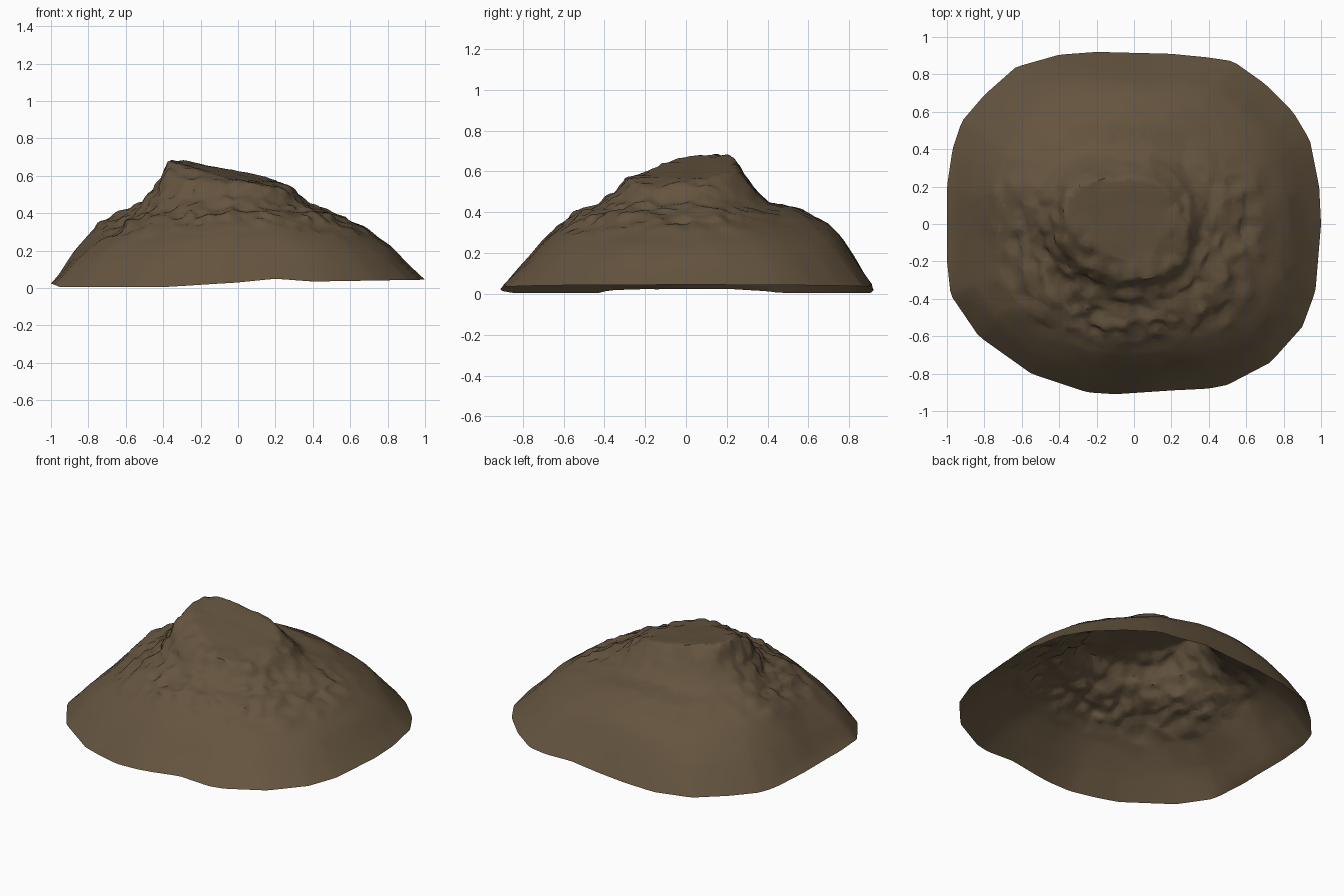
import bpy, bmesh, math
from math import cos, sin, pi, tau
from mathutils import Vector, noise

cube = bpy.data.objects.get("Cube")
if cube:
    bpy.data.objects.remove(cube, do_unlink=True)

SEGMENTS, RINGS = 160, 64
CENTRE = Vector((-0.05, 0.03))
PEAK = Vector((-0.28, 0.14))
HOLLOW = Vector((-0.68, -0.15))

# Ground outline, counter-clockwise
OUTLINE = [(1, 0), (.99, .2), (.94, .45), (.85, .6), (.7, .75), (.53, .87), (.4, .89),
           (.2, .91), (-.2, .92), (-.4, .905), (-.63, .84), (-.8, .69), (-.92, .55),
           (-.97, .4), (-1, .2), (-1, -.2), (-.98, -.38), (-.83, -.6), (-.55, -.8),
           (-.25, -.9), (-.1, -.91), (.2, -.89), (.4, -.88), (.5, -.86), (.73, -.74),
           (.9, -.55), (.97, -.36)]

# Slope profiles (fraction of the way to the rim, height): left, back, right, front
SLOPES = [
    [(.2, .62), (.26, .58), (.35, .51), (.39, .46), (.54, .405), (.67, .335), (.83, .222), (.9, .142), (1, .04)],
    [(.2, .68), (.25, .63), (.28, .58), (.36, .5), (.42, .45), (.58, .42), (.75, .345), (.82, .28), (1, .04)],
    [(.26, .69), (.34, .66), (.375, .59), (.46, .49), (.59, .43), (.726, .357), (.87, .195), (1, .01)],
    [(.17, .64), (.25, .585), (.34, .565), (.4, .49), (.48, .435), (.6, .4), (.69, .335), (.775, .27), (.89, .145), (1, .03)],
]
RIM = [(-1, .025), (-.95, .005), (-.4, .005), (0, .03), (.2, .05), (.4, .035), (1, .045)]
# How far each corner sinks below its slopes: back left, back right, front right, front left
CORNERS = [.03, .025, .045, .015]


def lookup(table, x):
    for (x0, y0), (x1, y1) in zip(table, table[1:]):
        if x <= x1:
            return y0 + (y1 - y0) * max(0, x - x0) / (x1 - x0)
    return table[-1][1]


def bump(x, low, high, soft):
    ramp = lambda v: max(0, min(1, v))
    return ramp((x - low) / soft + 1) * ramp((high - x) / soft + 1)


def rim_radius(angle):
    # Distance from the centre to the outline in one direction
    ray = Vector((cos(angle), sin(angle)))
    for a, b in zip(OUTLINE, OUTLINE[1:] + OUTLINE[:1]):
        a, b = Vector(a) - CENTRE, Vector(b) - CENTRE
        edge = b - a
        det = ray.cross(edge)
        if abs(det) > 1e-9:
            dist, along = a.cross(edge) / det, a.cross(ray) / det
            if dist > 0 and -1e-6 <= along <= 1 + 1e-6:
                return dist
    return 1


def base_height(flat, angle, t):
    # Blend the two neighbouring slopes and sink the corner between them
    quarter = (angle % tau) / (pi / 2)
    i, f = int(quarter) % 4, quarter % 1
    corner = CORNERS[i] * sin(pi * f) ** 2
    f = f * f * (3 - 2 * f)
    blend = lambda v: lookup(SLOPES[i], v) * (1 - f) + lookup(SLOPES[(i + 1) % 4], v) * f
    z = blend(t) - corner * bump(t, .45, .75, .25)
    z += (lookup(RIM, flat.x) - blend(1)) * max(0, t - .9) * 10
    # Shallow hollow on the right slope
    z -= .06 * bump((flat - HOLLOW).length, 0, .08, .25)
    # Tilted summit with a raised crest
    z += .08 * max(0, 1 - (flat - PEAK).length / .2)
    return min(z, .602 - .2 * flat.x + .1 * flat.y)


def surface(angle, t, sharp_rim, soft_rim):
    # The outline softens away from the rim
    radius = soft_rim + (sharp_rim - soft_rim) * t ** 4
    flat = CENTRE + Vector((cos(angle), sin(angle))) * radius * t
    x, y = flat
    z = base_height(flat, angle, t)
    # Rugged rock on the front and left, calmer on the back and near the ground
    rugged = bump(t, .34, .62, .16) * (1 - .65 * bump(y, .4, 2, .35))
    point = Vector((x, y, z))
    big = noise.noise(point * 5)
    sharp = noise.ridged_multi_fractal(point * 4, 1, 2.1, 3, 1, 2) - 1.2
    fine = noise.noise(point * 16)
    ledge = noise.noise(Vector((x * 4, y * 4, z * 26)))
    z += rugged * (.012 * big + .01 * sharp + .018 * fine)
    z += .005 * noise.noise(point * 8) * bump(t, 0, .85, .12)
    # Gullies below the crest at the front right
    gully = bump(x, -.5, -.25, .1) * bump(y, -.45, -.1, .12)
    z += gully * .03 * noise.noise(Vector((x * 14, y * 9, 3)))
    # Ledges push the rock in and out
    flat = CENTRE + (flat - CENTRE) * (1 + rugged * (.04 * ledge + .03 * fine))
    return (flat.x, flat.y, max(z, 0))


# Hill: an open shell of rings from the summit to the rim
bm = bmesh.new()
summit = bm.verts.new(surface(0, 0, 1, 1))
rings = [[] for r in range(RINGS)]
for s in range(SEGMENTS):
    angle = tau * s / SEGMENTS
    soft_rim = sum(rim_radius(angle + .05 * k) for k in range(-4, 5)) / 9
    for r, ring in enumerate(rings, 1):
        ring.append(bm.verts.new(surface(angle, r / RINGS, rim_radius(angle), soft_rim)))
for s in range(SEGMENTS):
    n = (s + 1) % SEGMENTS
    bm.faces.new((summit, rings[0][s], rings[0][n]))
    for inner, outer in zip(rings, rings[1:]):
        bm.faces.new((inner[s], outer[s], outer[n], inner[n]))
mesh = bpy.data.meshes.new("hill")
bm.to_mesh(mesh)
bm.free()
hill = bpy.data.objects.new("hill", mesh)
bpy.context.collection.objects.link(hill)

# Brown earth
earth = bpy.data.materials.new("brown earth")
earth.use_nodes = True
colour = (.13, .09, .05, 1)
earth.diffuse_color = colour
earth.node_tree.nodes["Principled BSDF"].inputs["Base Color"].default_value = colour
mesh.materials.append(earth)

# Irregular facets
facets = hill.modifiers.new("facets", 'DECIMATE')
facets.ratio = .25

bpy.context.view_layer.objects.active = hill
hill.select_set(True)
bpy.ops.object.shade_smooth_by_angle(angle=math.radians(40))
